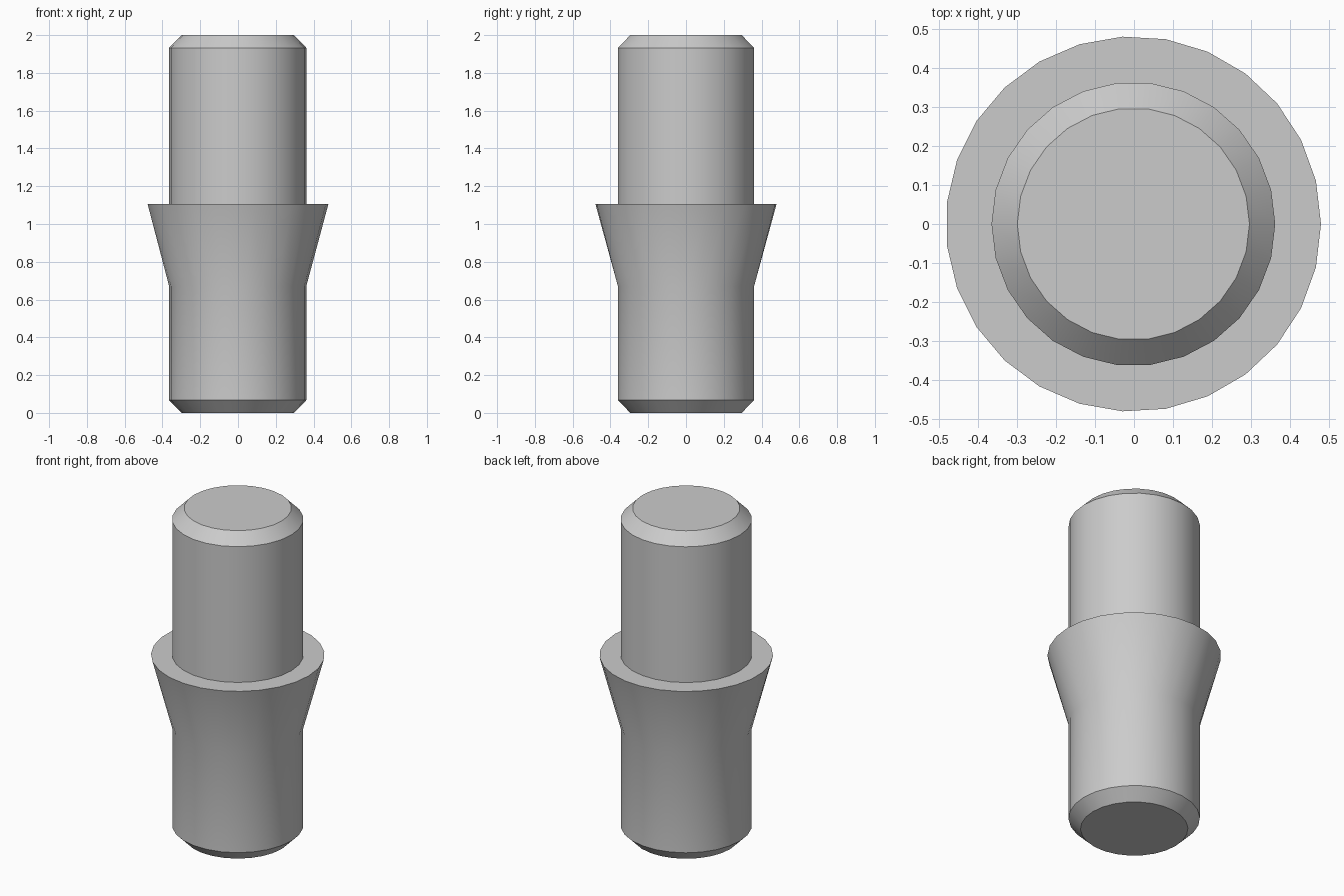
import bpy, bmesh, math

cube = bpy.data.objects.get("Cube")
if cube:
    bpy.data.objects.remove(cube, do_unlink=True)

SHAFT_SIDES, COLLAR_SIDES = 26, 27
SHAFT_R, TIP_R, COLLAR_R = 0.363, 0.297, 0.48
CENTRE_X = -0.0016   # the odd-sided collar is slightly lopsided

steel = bpy.data.materials.new("grey_steel")
steel.use_nodes = True
steel.diffuse_color = (0.6, 0.6, 0.6, 1)
steel.node_tree.nodes["Principled BSDF"].inputs["Base Color"].default_value = (0.6, 0.6, 0.6, 1)

bm = bmesh.new()


def ring(radius, z, sides):
    step = math.tau / sides
    return [bm.verts.new((CENTRE_X + radius * math.cos(i * step),
                          radius * math.sin(i * step), z)) for i in range(sides)]


def join(low, high):
    """Skin two rings: quads for equal counts, a triangle zipper otherwise."""
    n, m = len(low), len(high)
    if n == m:
        for i in range(n):
            j = (i + 1) % n
            bm.faces.new((low[i], low[j], high[j], high[i]))
        return
    i = j = 0
    while i < n or j < m:
        a, b = low[i % n], high[j % m]
        if j >= m or (i < n and (i + 1) / n <= (j + 1) / m):
            i += 1
            bm.faces.new((a, low[i % n], b))
        else:
            j += 1
            bm.faces.new((a, high[j % m], b))


# Profile from bottom to top: chamfer, shaft, flared collar, ledge, shaft, chamfer
profile = [
    (TIP_R, 0.0, SHAFT_SIDES),
    (SHAFT_R, 0.067, SHAFT_SIDES),
    (SHAFT_R, 0.67, SHAFT_SIDES),
    (COLLAR_R, 1.105, COLLAR_SIDES),
    (SHAFT_R, 1.105, SHAFT_SIDES),
    (SHAFT_R, 1.933, SHAFT_SIDES),
    (TIP_R, 2.0, SHAFT_SIDES),
]
rings = [ring(*p) for p in profile]
for low, high in zip(rings, rings[1:]):
    join(low, high)

# End caps
bm.faces.new(rings[0][::-1])
bm.faces.new(rings[-1])
bmesh.ops.recalc_face_normals(bm, faces=bm.faces)

mesh = bpy.data.meshes.new("collared_pin")
bm.to_mesh(mesh)
bm.free()
mesh.materials.append(steel)
pin = bpy.data.objects.new("collared_pin", mesh)
bpy.context.collection.objects.link(pin)

# Smooth sides with crisp rims
bpy.ops.object.select_all(action="DESELECT")
pin.select_set(True)
bpy.context.view_layer.objects.active = pin
bpy.ops.object.shade_smooth_by_angle(angle=math.radians(30))
